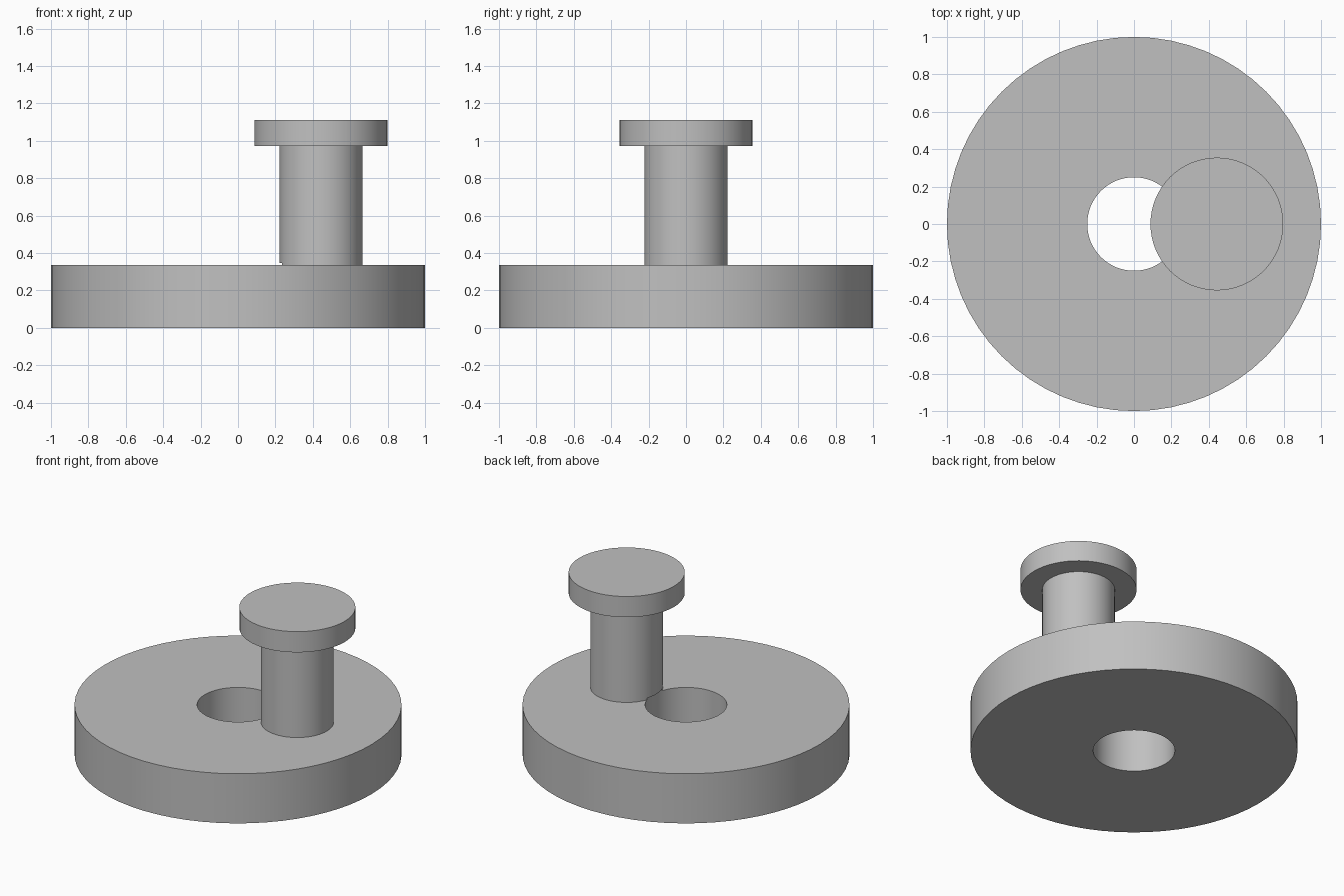
import bpy
import math

if "Cube" in bpy.data.objects:
    bpy.data.objects.remove(bpy.data.objects["Cube"], do_unlink=True)

grey = bpy.data.materials.new("plain grey")
grey.use_nodes = True
color = (0.53, 0.53, 0.53, 1)
grey.diffuse_color = color
grey.node_tree.nodes["Principled BSDF"].inputs["Base Color"].default_value = color

DISC_TOP = 0.335
HOLE_RADIUS = 0.25
PIN_X = 0.443


def cylinder(name, radius, bottom, top, x=0, sides=64):
    bpy.ops.mesh.primitive_cylinder_add(
        vertices=sides, radius=radius, depth=top - bottom,
        location=(x, 0, (bottom + top) / 2))
    obj = bpy.context.object
    obj.name = name
    obj.data.materials.append(grey)
    return obj


def cut(target, cutter):
    mod = target.modifiers.new("cut", "BOOLEAN")
    mod.operation = "DIFFERENCE"
    mod.solver = "EXACT"
    mod.object = cutter
    bpy.context.view_layer.objects.active = target
    bpy.ops.object.modifier_apply(modifier=mod.name)
    bpy.data.objects.remove(cutter, do_unlink=True)


# Round base with a through hole
disc = cylinder("base_disc", 1, 0, DISC_TOP)
cut(disc, cylinder("hole_cutter", HOLE_RADIUS, -0.1, DISC_TOP + 0.1))

# Off-centre pin, its foot trimmed where it overhangs the hole
pin = cylinder("pin", 0.222, DISC_TOP, 0.975, PIN_X)
cut(pin, cylinder("foot_cutter", HOLE_RADIUS, 0.1, DISC_TOP + 0.012))

# Wider cap on the pin
cap = cylinder("pin_cap", 0.355, 0.972, 1.112, PIN_X)

# Smooth sides with sharp rims
bpy.ops.object.select_all(action="DESELECT")
for obj in (disc, pin, cap):
    obj.select_set(True)
bpy.context.view_layer.objects.active = disc
bpy.ops.object.shade_smooth_by_angle(angle=math.radians(30))
